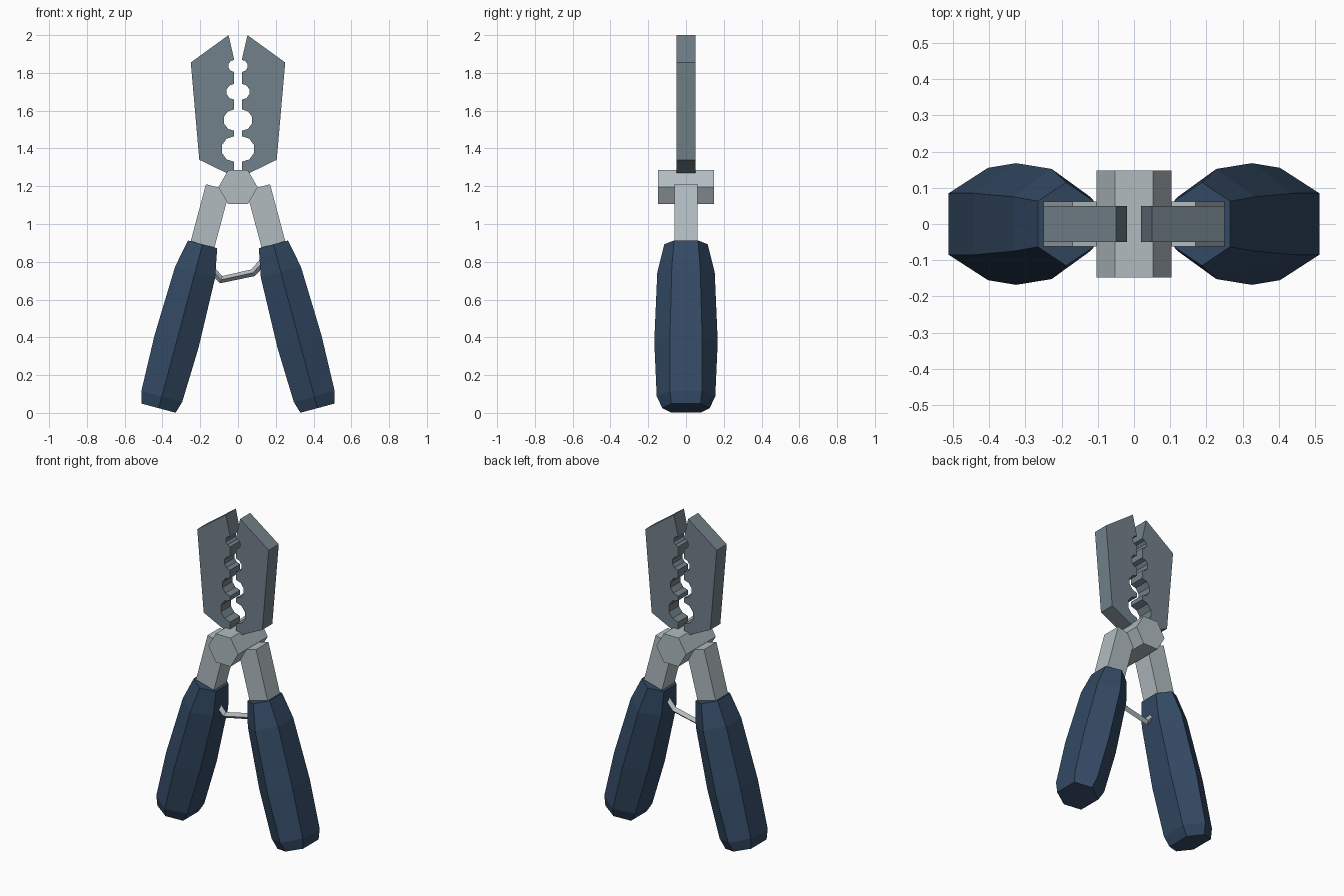
import bpy
import bmesh
import math
from mathutils import Vector

cube = bpy.data.objects.get("Cube")
if cube:
    bpy.data.objects.remove(cube, do_unlink=True)


def material(name, rgb):
    mat = bpy.data.materials.new(name)
    mat.use_nodes = True
    color = (*rgb, 1.0)
    mat.diffuse_color = color
    bsdf = mat.node_tree.nodes["Principled BSDF"]
    bsdf.inputs["Base Color"].default_value = color
    bsdf.inputs["Roughness"].default_value = 0.6
    return mat


SLATE = material("slate_steel", (0.17, 0.22, 0.255))
STEEL = material("light_steel", (0.44, 0.50, 0.53))
NAVY = material("navy_grip", (0.033, 0.067, 0.125))


def loft(name, rings, mat):
    """Join equal-sized rings of points with quads and cap both ends."""
    bm = bmesh.new()
    loops = [[bm.verts.new(p) for p in ring] for ring in rings]
    for a, b in zip(loops, loops[1:]):
        for i in range(len(a)):
            j = (i + 1) % len(a)
            bm.faces.new((a[i], a[j], b[j], b[i]))
    bm.faces.new(loops[0])
    bm.faces.new(loops[-1])
    bmesh.ops.recalc_face_normals(bm, faces=bm.faces)
    mesh = bpy.data.meshes.new(name)
    bm.to_mesh(mesh)
    bm.free()
    mesh.materials.append(mat)
    obj = bpy.data.objects.new(name, mesh)
    bpy.context.collection.objects.link(obj)
    return obj


def slab(name, outline, half_depth, mat):
    """Extrude an x-z outline along y."""
    return loft(name, [[(x, y, z) for x, z in outline]
                       for y in (-half_depth, half_depth)], mat)


# Tilted frame shared by each grip and arm
TILT = math.radians(15)
BASE = Vector((0.42, 0, 0.025))
ALONG = Vector((-math.sin(TILT), 0, math.cos(TILT)))
ACROSS = Vector((math.cos(TILT), 0, math.sin(TILT)))


def tilted(side, t, section):
    points = [BASE + ALONG * t + ACROSS * u + Vector((0, v, 0)) for u, v in section]
    return [(p.x * side, p.y, p.z) for p in points]


def grip_section(w, flat, peak):
    return [(w, -flat), (w, flat), (0, peak), (-w, flat), (-w, -flat), (0, -peak)]


# Distance along the grip, half width, side-face half depth, ridge depth
GRIP = [(0, 0.093, 0.077, 0.125), (0.064, 0.112, 0.085, 0.155),
        (0.365, 0.121, 0.085, 0.168), (0.745, 0.11, 0.075, 0.152),
        (0.898, 0.08, 0.063, 0.115)]

# Bite notches: height and radius
NOTCHES = [(1.837, 0.032), (1.70, 0.042), (1.55, 0.057), (1.397, 0.068)]
GAP = 0.02

jaw = [(0.05, 2.0)]
for z, r in NOTCHES:
    for k in range(6):
        a = math.pi * (0.5 - k / 5)
        jaw.append((GAP + r * math.cos(a), z + r * math.sin(a)))
jaw += [(GAP, 1.25), (0.205, 1.34), (0.25, 1.855)]

for side, label in ((1, "left"), (-1, "right")):
    # Notched jaw plate
    slab(label + "_jaw", [(x * side, z) for x, z in jaw], 0.05, SLATE)
    # Metal arm from pivot into the grip
    box = [(0.065, -0.062), (0.065, 0.062), (-0.065, 0.062), (-0.065, -0.062)]
    loft(label + "_arm", [tilted(side, t, box) for t in (0.85, 1.21)], STEEL)
    # Faceted handle grip
    loft(label + "_grip", [tilted(side, t, grip_section(w, f, p))
                           for t, w, f, p in GRIP], NAVY)

# Hexagonal pivot bolt
hexagon = [(0.104 * math.cos(k * math.pi / 3), 1.195 + 0.104 * math.sin(k * math.pi / 3))
           for k in range(6)]
slab("pivot_bolt", hexagon, 0.148, STEEL)

# Bent locking clip between the grips
path = [(-0.155, 0.775), (-0.09, 0.705), (0.08, 0.742), (0.145, 0.815)]
curve = bpy.data.curves.new("locking_clip", "CURVE")
curve.dimensions = "3D"
curve.bevel_depth = 0.02
curve.bevel_resolution = 0
curve.use_fill_caps = True
spline = curve.splines.new("POLY")
spline.use_smooth = False
spline.points.add(len(path) - 1)
for point, (x, z) in zip(spline.points, path):
    point.co = (x, 0, z, 1)
curve.materials.append(STEEL)
clip = bpy.data.objects.new("locking_clip", curve)
bpy.context.collection.objects.link(clip)
